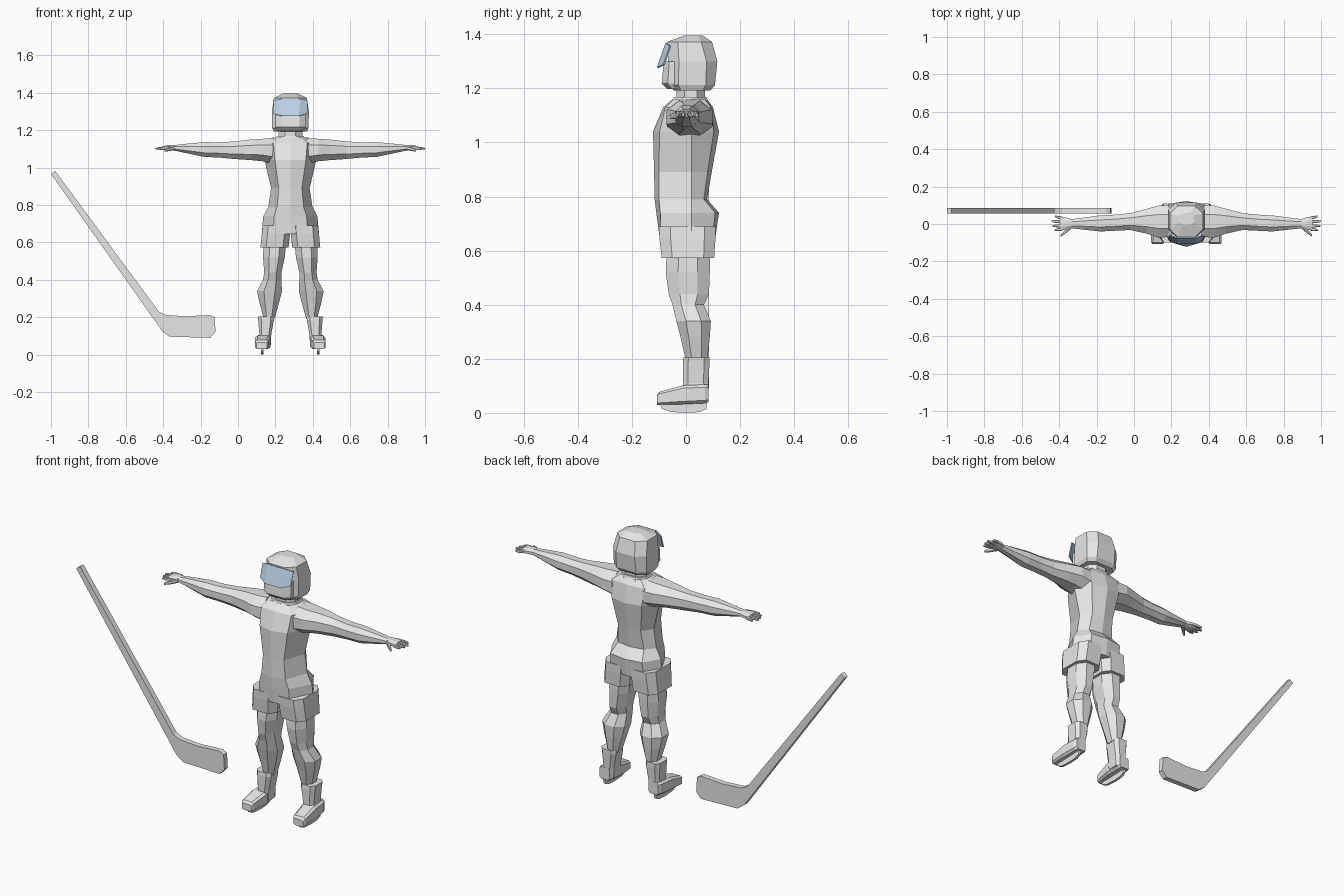
import bpy, bmesh
from mathutils import Vector

CX = 0.28  # centre line of the figure


def material(name, rgb):
    m = bpy.data.materials.new(name)
    m.diffuse_color = (*rgb, 1)
    return m


GREY = material("light_grey", (0.8, 0.8, 0.8))
BLUE = material("visor_blue", (0.6, 0.77, 0.95))


def finish(name, bm, mat, mirror=False, x=CX):
    bmesh.ops.recalc_face_normals(bm, faces=bm.faces)
    me = bpy.data.meshes.new(name)
    bm.to_mesh(me)
    bm.free()
    me.materials.append(mat)
    ob = bpy.data.objects.new(name, me)
    ob.location.x = x
    bpy.context.collection.objects.link(ob)
    if mirror:
        ob.modifiers.new("mirror", "MIRROR")
    return ob


def loft(name, rings, mat=GREY, mirror=False):
    """Skin a row of closed rings and cap both ends."""
    bm = bmesh.new()
    rows = [[bm.verts.new(p) for p in r] for r in rings]
    n = len(rows[0])
    for a, b in zip(rows, rows[1:]):
        for i in range(n):
            j = (i + 1) % n
            bm.faces.new((a[i], a[j], b[j], b[i]))
    bm.faces.new(rows[0])
    bm.faces.new(rows[-1])
    return finish(name, bm, mat, mirror)


def octagon(a0, a1, b0, b1, c=0.28):
    da, db = (a1 - a0) * c, (b1 - b0) * c
    return [(a0 + da, b0), (a1 - da, b0), (a1, b0 + db), (a1, b1 - db),
            (a1 - da, b1), (a0 + da, b1), (a0, b1 - db), (a0, b0 + db)]


def up(z, x0, x1, y0, y1, c=0.28):      # horizontal ring
    return [(a, b, z) for a, b in octagon(x0, x1, y0, y1, c)]


def out(x, y0, y1, z0, z1, c=0.28):     # ring facing sideways
    return [(x, a, b) for a, b in octagon(y0, y1, z0, z1, c)]


def ahead(y, x0, x1, z0, z1, c=0.15):   # ring facing forward
    return [(a, y, b) for a, b in octagon(x0, x1, z0, z1, c)]


def prism(name, outline, d0, d1, place, mirror=False, x=CX):
    """Extrude a flat outline between two depths."""
    bm = bmesh.new()
    rows = [[bm.verts.new(place(a, b, d)) for a, b in outline] for d in (d0, d1)]
    n = len(outline)
    for i in range(n):
        j = (i + 1) % n
        bm.faces.new((rows[0][i], rows[0][j], rows[1][j], rows[1][i]))
    bm.faces.new(rows[0])
    bm.faces.new(rows[1])
    return finish(name, bm, GREY, mirror, x)


# Jersey torso, ridged down the middle of the chest and back
def torso_ring(z, w, fc, fs, bs, bc):
    half = [(0.6 * w, fs), (w, 0.02), (0.65 * w, bs)]
    pts = [(0, fc)] + half + [(0, bc)] + [(-x, y) for x, y in reversed(half)]
    return [(x, y, z) for x, y in pts]


loft("jersey", [torso_ring(*r) for r in (
    (0.645, .153, -.097, -.092, .098, .108),
    (0.74, .145, -.110, -.095, .108, .122),
    (0.79, .118, -.116, -.100, .066, .078),
    (0.89, .103, -.118, -.100, .080, .095),
    (1.04, .138, -.122, -.098, .103, .122),
    (1.13, .150, -.085, -.076, .092, .100),
    (1.16, .095, -.050, -.045, .070, .078))])

# Shorts legs with a narrow slit between them
loft("shorts_leg", [up(.69, .0, .148, -.10, .11, .2),
                    up(.645, .002, .153, -.098, .109, .2),
                    up(.572, .01, .160, -.090, .104, .2)], mirror=True)

# Legs
loft("leg", [up(*r) for r in (
    (.62, .020, .143, -.070, .088),
    (.52, .030, .146, -.075, .088),
    (.44, .048, .140, -.064, .085),
    (.40, .048, .146, -.050, .066),
    (.34, .045, .178, -.036, .092),
    (.28, .060, .166, -.020, .088),
    (.19, .085, .142, .000, .078))], mirror=True)

# Skates: ankle cuff, foot and blade
loft("boot_cuff", [up(.05, .105, .175, -.012, .083, .2),
                   up(.11, .102, .166, -.012, .083, .2),
                   up(.185, .088, .172, -.012, .087, .2),
                   up(.205, .090, .174, -.010, .087, .2)], mirror=True)
loft("boot_foot", [ahead(*r) for r in (
    (-.108, .125, .182, .030, .066),
    (-.098, .118, .188, .030, .078),
    (-.010, .106, .188, .032, .102),
    (.070, .110, .182, .036, .105),
    (.084, .116, .174, .040, .105))], mirror=True)
prism("skate_blade", [(-.095, .034), (-.09, .016), (-.06, .004), (0, 0),
                      (.05, .003), (.075, .014), (.078, .036)],
      .143, .157, lambda a, b, d: (d, a, b), mirror=True)

# Arms stretched sideways, ending in the palm
loft("arm", [out(*r) for r in (
    (.09, -.070, .098, 1.020, 1.158),
    (.15, -.072, .098, 1.034, 1.154),
    (.21, -.052, .082, 1.040, 1.150),
    (.30, -.032, .058, 1.046, 1.140),
    (.38, -.036, .050, 1.054, 1.135),
    (.46, -.040, .046, 1.057, 1.136),
    (.55, -.030, .034, 1.076, 1.128),
    (.615, -.023, .026, 1.090, 1.121),
    (.645, -.032, .036, 1.092, 1.122),
    (.675, -.034, .038, 1.094, 1.116))], mirror=True)


# Fingers and thumb
def finger(name, start, end, r):
    rings = []
    for t, k in ((0, 1), (.6, .9), (1, .5)):
        p = Vector(start).lerp(Vector(end), t)
        rings.append(out(p.x, p.y - r * k, p.y + r * k, p.z - r * k, p.z + r * k, .2))
    loft(name, rings, mirror=True)


for i, (y0, y1, tip) in enumerate(((.031, .040, .702), (.011, .015, .720),
                                   (-.010, -.010, .716), (-.027, -.033, .704))):
    finger(f"finger_{i + 1}", (.662, y0, 1.106), (tip, y1, 1.101), .0085)
finger("thumb", (.620, -.018, 1.106), (.672, -.062, 1.092), .011)

# Neck and collar
loft("neck", [up(1.12, -.064, .064, -.036, .070), up(1.23, -.064, .064, -.036, .070)])
loft("collar", [up(1.14, -.088, .088, -.058, .085), up(1.168, -.072, .072, -.044, .076)])

# Helmet, face and visor
loft("helmet", [up(*r) for r in (
    (1.192, -.088, .088, -.045, .090, .2),
    (1.212, -.097, .097, -.062, .107, .2),
    (1.300, -.099, .099, -.066, .116, .22),
    (1.372, -.088, .088, -.070, .096, .24),
    (1.396, -.040, .040, -.005, .060, .24))])
loft("face", [up(1.198, -.070, .070, -.070, .02, .2),
              up(1.218, -.080, .080, -.090, .02, .2),
              up(1.300, -.080, .080, -.082, .02, .2)])

bm = bmesh.new()
top = [bm.verts.new(p) for p in ((-.092, -.060, 1.358), (-.055, -.076, 1.368),
                                 (.055, -.076, 1.368), (.092, -.060, 1.358))]
low = [bm.verts.new(p) for p in ((-.090, -.084, 1.288), (-.045, -.108, 1.277),
                                 (.045, -.108, 1.277), (.090, -.084, 1.288))]
for i in range(3):
    bm.faces.new((low[i], low[i + 1], top[i + 1], top[i]))
visor = finish("visor", bm, BLUE)
solid = visor.modifiers.new("thickness", "SOLIDIFY")
solid.thickness = 0.006

# Hockey stick standing beside the figure
prism("stick", [(-1, .966), (-.977, .982), (-.422, .228), (-.385, .212), (-.28, .205),
                (-.15, .212), (-.125, .200), (-.120, .122), (-.148, .090),
                (-.365, .096), (-.405, .125), (-.452, .192)],
      .056, .085, lambda a, b, d: (a, d, b), x=0)
